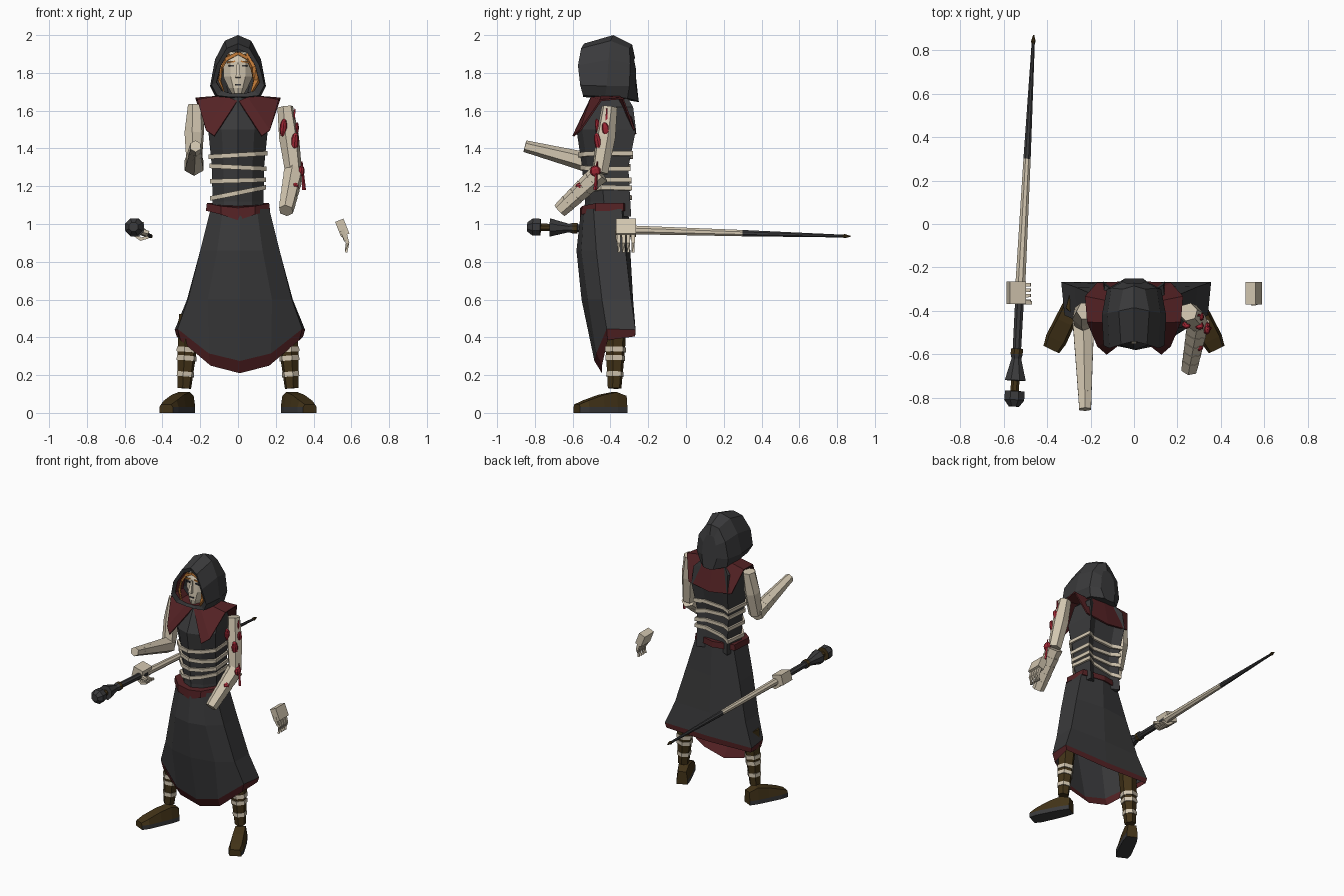
import bpy, bmesh, math
from mathutils import Vector, Matrix, Euler

if bpy.data.objects.get("Cube"):
    bpy.data.objects.remove(bpy.data.objects["Cube"])


def material(name, r, g, b):
    m = bpy.data.materials.new(name)
    m.use_nodes = True
    m.diffuse_color = (r, g, b, 1)
    bsdf = next(n for n in m.node_tree.nodes if n.type == 'BSDF_PRINCIPLED')
    bsdf.inputs["Base Color"].default_value = (r, g, b, 1)
    return m


GREY = material("charcoal cloth", .042, .042, .044)
MAROON = material("maroon trim", .09, .016, .018)
BONE = material("pale bandage", .64, .56, .43)
BROWN = material("brown leather", .055, .033, .009)
ORANGE = material("orange hair", .55, .2, .04)
RED = material("red wound", .36, .02, .035)


def finish(name, bm, mats):
    bmesh.ops.recalc_face_normals(bm, faces=bm.faces[:])
    mesh = bpy.data.meshes.new(name)
    bm.to_mesh(mesh)
    bm.free()
    for m in mats:
        mesh.materials.append(m)
    ob = bpy.data.objects.new(name, mesh)
    bpy.context.collection.objects.link(ob)
    return ob


def loft(name, rings, mats, start=True, end=True, closed=True):
    """Skin rings of points; mats gives one material per band."""
    bands = len(rings) - 1
    mats = mats if isinstance(mats, list) else [mats] * bands
    slots = list(dict.fromkeys(mats))
    bm = bmesh.new()
    grid = [[bm.verts.new(p) for p in ring] for ring in rings]
    n = len(grid[0])
    for i in range(bands):
        for j in range(n if closed else n - 1):
            k = (j + 1) % n
            f = bm.faces.new((grid[i][j], grid[i][k], grid[i + 1][k], grid[i + 1][j]))
            f.material_index = slots.index(mats[i])
    if start:
        bm.faces.new(grid[0]).material_index = slots.index(mats[0])
    if end:
        bm.faces.new(grid[-1]).material_index = slots.index(mats[-1])
    return finish(name, bm, slots)


def mirrored(half):
    """Complete a half ring across the x = 0 plane."""
    return half + [(-x, y, z) for x, y, z in reversed(half) if x > 0]


def tube(name, path, radii, mats, sides=6):
    path = [Vector(p) for p in path]
    rings = []
    for i, p in enumerate(path):
        d = path[min(i + 1, len(path) - 1)] - path[max(i - 1, 0)]
        q = d.to_track_quat('Z', 'Y')
        angles = [math.tau * (j + .5) / sides for j in range(sides)]
        rings.append([p + q @ Vector((math.cos(a), math.sin(a), 0)) * radii[i] for a in angles])
    return loft(name, rings, mats)


def box(name, loc, size, mat, rot=(0, 0, 0)):
    bm = bmesh.new()
    bmesh.ops.create_cube(bm, size=1, matrix=Matrix.LocRotScale(Vector(loc), Euler(rot), Vector(size)))
    return finish(name, bm, [mat])


# Torso
def body(z, hw, front, back, tilt=0, grow=0):
    hw, front, back = hw + grow, front - grow, back + grow
    half = [(0, front), (hw * .55, front + .03), (hw, front + .1),
            (hw * .9, back + .03), (hw * .5, back), (0, back)]
    return [(x, y, h + tilt * x) for x, y, h in mirrored([(x, y, z) for x, y in half])]


TORSO = [(1.04, .135, -.54, -.32), (1.12, .135, -.535, -.325), (1.3, .138, -.55, -.335),
         (1.5, .158, -.58, -.295), (1.62, .15, -.525, -.31), (1.67, .1, -.5, -.34)]
loft("torso", [body(*row) for row in TORSO], GREY)


def body_at(z):
    for a, b in zip(TORSO, TORSO[1:]):
        if a[0] <= z <= b[0]:
            t = (z - a[0]) / (b[0] - a[0])
            return [p + (q - p) * t for p, q in zip(a[1:], b[1:])]


# Wrapped straps around the waist
for i, (z, tilt) in enumerate([(1.365, .06), (1.3, -.05), (1.23, .03), (1.165, .2)]):
    rings = [body(z + dz, *body_at(z), tilt=tilt, grow=.012) for dz in (-.012, .012)]
    loft(f"waist_strap_{i + 1}", rings, BONE)

# Belt dipping to a point in front
belt = [[(0, -.56, 1.02), (.09, -.555, 1.05), (.17, -.48, 1.07), (.16, -.33, 1.07), (0, -.295, 1.065)],
        [(0, -.56, 1.085), (.09, -.55, 1.095), (.165, -.48, 1.11), (.155, -.33, 1.11), (0, -.3, 1.105)]]
loft("belt", [mirrored(r) for r in belt], MAROON)

# Long skirt with coloured hem, lower in front
skirt = [[(0, -.555, 1.08), (.09, -.54, 1.08), (.155, -.49, 1.08), (.15, -.34, 1.08), (0, -.305, 1.08)],
         [(0, -.58, .86), (.12, -.555, .86), (.21, -.475, .86), (.21, -.32, .86), (0, -.295, .86)],
         [(0, -.553, .6), (.17, -.52, .6), (.275, -.445, .6), (.28, -.29, .6), (0, -.28, .6)],
         [(0, -.485, .275), (.165, -.475, .315), (.33, -.42, .445), (.345, -.267, .44), (0, -.267, .435)],
         [(0, -.445, .21), (.155, -.445, .25), (.315, -.415, .385), (.335, -.27, .405), (0, -.27, .395)]]
skirt_ob = loft("skirt", [mirrored(r) for r in skirt], [GREY] * 3 + [MAROON], end=False)
skirt_ob.location.x = .01

# Shoulder cape, open in a V at the chest
neck = [(.004, -.505, 1.65), (.05, -.5, 1.67), (.1, -.45, 1.675), (.1, -.36, 1.675), (.09, -.32, 1.67), (0, -.31, 1.67)]
edge = [(.125, -.597, 1.465), (.168, -.56, 1.495), (.215, -.45, 1.655), (.225, -.335, 1.665), (.17, -.275, 1.5), (0, -.267, 1.475)]
cape = loft("shoulder_cape", [mirrored(neck), mirrored(edge)], MAROON, False, False, closed=False)
thick = cape.modifiers.new("Thickness", 'SOLIDIFY')
thick.thickness = .01
thick.offset = 0

# Hood: lining, rim, crown and tail as arches from front to back
rim = [(.03, -.535, 1.69), (.085, -.54, 1.705), (.114, -.55, 1.75), (.09, -.56, 1.84), (.05, -.545, 1.905), (0, -.53, 1.925)]
lining = [(x * .98, y + .09, z) for x, y, z in rim]
hood = [lining, rim,
        [(.04, -.545, 1.672), (.11, -.545, 1.68), (.14, -.56, 1.735), (.113, -.572, 1.84), (.06, -.555, 1.93), (0, -.54, 1.955)],
        [(.05, -.44, 1.665), (.12, -.43, 1.675), (.148, -.42, 1.73), (.122, -.41, 1.87), (.07, -.4, 1.97), (0, -.385, 2)],
        [(.05, -.31, 1.655), (.11, -.31, 1.665), (.125, -.3, 1.73), (.105, -.295, 1.85), (.05, -.3, 1.93), (0, -.285, 1.95)],
        [(.015, -.25, 1.645), (.04, -.25, 1.65), (.06, -.265, 1.73), (.05, -.265, 1.82), (.03, -.275, 1.87), (0, -.27, 1.88)]]
loft("hood", [mirrored(r) for r in hood], [MAROON] + [GREY] * 4, start=False)

# Face
face = []
for z, hw, front in [(1.685, .03, -.525), (1.72, .05, -.53), (1.78, .078, -.525), (1.86, .078, -.52), (1.91, .06, -.5)]:
    face.append(mirrored([(0, front, z), (hw * .5, front + .01, z), (hw, front + .05, z), (hw * .8, -.42, z), (0, -.4, z)]))
loft("face", face, BONE)
tube("nose", [(0, -.522, 1.855), (0, -.54, 1.775)], [.008, .018], BONE, 4)
box("mouth", (0, -.526, 1.738), (.032, .009, .007), GREY)
for side, name in ((1, "left"), (-1, "right")):
    box(f"{name}_eye", (side * .036, -.515, 1.838), (.03, .009, .01), GREY)
    box(f"{name}_brow", (side * .037, -.515, 1.858), (.045, .009, .008), ORANGE, (0, side * .15, 0))
    lock = .02 if side > 0 else .009
    tube(f"{name}_hair", [(side * .045, -.5, 1.9), (side * .085, -.515, 1.83), (side * .098, -.525, 1.76),
                          (side * .075, -.535, 1.7)], [lock * .6, lock, lock, lock * .4], ORANGE, 5)
    tube(f"{name}_fringe", [(0, -.515, 1.905), (side * .065, -.505, 1.87)], [.012, .012], ORANGE, 4)


# Arms: bare upper arm and forearm of overlapping bandage turns
def arm(name, shoulder, middle, elbow, wrist, wrist_radius):
    tube(f"{name}_upper_arm", [shoulder, middle, elbow], [.043, .054, .045], BONE)
    a, b, turns = Vector(elbow), Vector(wrist), 5
    for i in range(turns):
        r = .057 + (wrist_radius - .057) * i / (turns - 1)
        ends = [a.lerp(b, i / turns), a.lerp(b, (i + 1.1) / turns)]
        tube(f"{name}_forearm_wrap_{i + 1}", ends, [r, r * .88], BONE)


arm("right", (-.222, -.4, 1.63), (-.232, -.42, 1.48), (-.233, -.455, 1.31), (-.225, -.845, 1.41), .036)
arm("left", (.25, -.405, 1.62), (.27, -.425, 1.46), (.295, -.455, 1.27), (.255, -.665, 1.075), .045)

# Wounds on the left arm
for i, (loc, size) in enumerate([((.24, -.465, 1.51), (.02, .016, .05)), ((.3, -.465, 1.43), (.022, .02, .055)),
                                 ((.335, -.48, 1.28), (.018, .03, .03)), ((.3, -.56, 1.2), (.022, .026, .02)),
                                 ((.31, -.425, 1.5), (.012, .02, .04))]):
    bm = bmesh.new()
    bmesh.ops.create_uvsphere(bm, u_segments=8, v_segments=5, radius=1,
                              matrix=Matrix.LocRotScale(Vector(loc), Euler((.2, .1, 0)), Vector(size)))
    finish(f"wound_{i + 1}", bm, [RED])
tube("upper_wound_sliver", [(.285, -.42, 1.49), (.302, -.42, 1.61)], [.012, .005], RED, 4)
tube("lower_wound_sliver", [(.35, -.48, 1.18), (.338, -.47, 1.33)], [.01, .004], RED, 4)


# Detached hands
def hand(name, loc, size, tilt, knuckles, thumb):
    box(f"{name}_palm", loc, size, BONE, (0, tilt, 0))
    for i in range(4):
        y = loc[1] + (i - 1.5) * .025
        tube(f"{name}_finger_{i + 1}", [(x, y, z) for x, z in knuckles], [.014, .013, .01], BONE, 4)
    tube(f"{name}_thumb", thumb, [.015, .011], BONE, 4)


hand("left", (.552, -.318, .98), (.048, .104, .085), -.38, [(.567, .945), (.58, .9), (.572, .85)],
     [(.55, -.365, .97), (.57, -.362, .91)])
hand("right", (-.543, -.317, .985), (.075, .104, .07), .25, [(-.555, .95), (-.515, .92), (-.475, .93)],
     [(-.52, -.36, .97), (-.472, -.362, .955)])

# Sword: radius and material along its straight axis
SWORD = [(-.84, .026, GREY), (-.81, .05, GREY), (-.77, .048, BROWN), (-.768, .021, BROWN), (-.722, .021, GREY),
         (-.72, .052, GREY), (-.62, .024, GREY), (-.6, .03, BROWN), (-.575, .03, GREY), (-.573, .021, GREY),
         (-.3, .022, BONE), (-.298, .025, BONE), (.3, .018, GREY), (.83, .008, BROWN), (.84, .012, BROWN), (.87, .003, BROWN)]
tip, pommel = Vector((-.462, .87, .935)), Vector((-.553, -.84, .985))
axis = [pommel.lerp(tip, (y + .84) / 1.71) for y, r, m in SWORD]
tube("sword", axis, [r for y, r, m in SWORD], [m for y, r, m in SWORD[:-1]], 8)

# Legs with wrappings, and boots turned outward
for side, name in ((1, "left"), (-1, "right")):
    top, ankle = Vector((side * .255, -.37, .52)), Vector((side * .284, -.378, .13))
    tube(f"{name}_leg", [top, top.lerp(ankle, .45), ankle], [.06, .053, .037], BROWN)
    for i, z in enumerate((.335, .29, .205)):
        t = (.52 - z) / .39
        p, d = top.lerp(ankle, t), (ankle - top).normalized() * .013
        tube(f"{name}_leg_wrap_{i + 1}", [p - d, p + d], [.073 - .032 * t] * 2, BONE)
    rings = []
    for y, w, h in [(.06, .036, .09), (0, .045, .11), (-.08, .048, .095), (-.17, .05, .065), (-.22, .04, .045)]:
        rings.append(mirrored([(w, y, 0), (w, y, .03), (w * .75, y, h)]))
    boot = loft(f"{name}_boot", rings, BROWN)
    boot.data.materials.append(GREY)
    for f in boot.data.polygons:
        f.material_index = int(f.center.z < .02)
    boot.location = (side * .285, -.38, 0)
    boot.rotation_euler.z = side * .45
